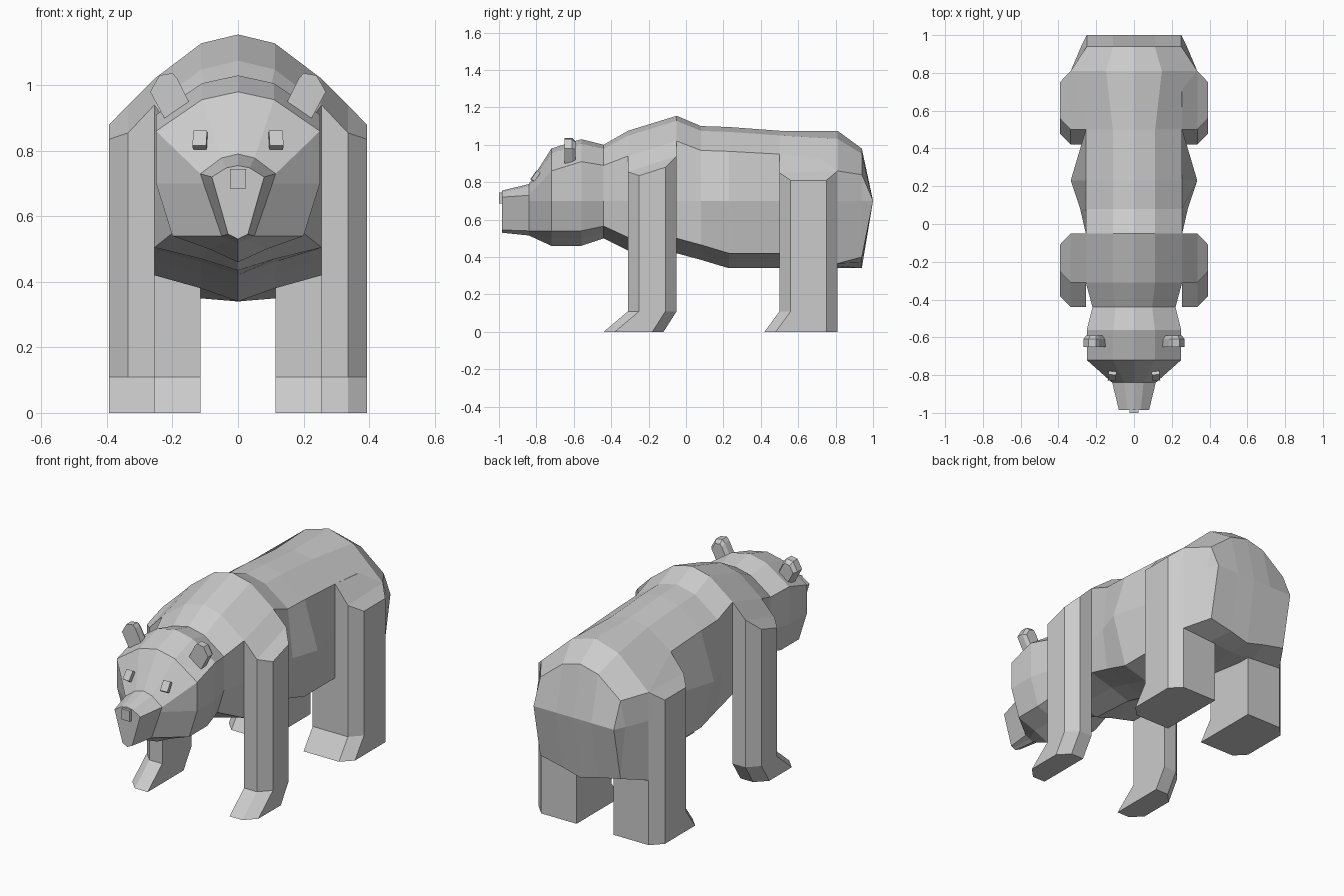
import bpy
import bmesh
from math import radians
from mathutils import Euler, Matrix

default_cube = bpy.data.objects.get("Cube")
if default_cube:
    bpy.data.objects.remove(default_cube, do_unlink=True)

# One plain grey for the whole animal
GREY = (0.6, 0.6, 0.6, 1.0)
fur = bpy.data.materials.new("plain grey")
fur.use_nodes = True
fur.diffuse_color = GREY
fur.node_tree.nodes["Principled BSDF"].inputs["Base Color"].default_value = GREY


def finish(bm, name, mirrored=False):
    """Clean the mesh, make it an object and optionally mirror it across x."""
    bmesh.ops.remove_doubles(bm, verts=bm.verts, dist=0.0005)
    bmesh.ops.recalc_face_normals(bm, faces=bm.faces)
    mesh = bpy.data.meshes.new(name)
    bm.to_mesh(mesh)
    bm.free()
    mesh.materials.append(fur)
    obj = bpy.data.objects.new(name, mesh)
    bpy.context.collection.objects.link(obj)
    if mirrored:
        mirror = obj.modifiers.new("Mirror", "MIRROR")
        mirror.use_mirror_merge = False
    return obj


def bridge(bm, rings):
    """Join neighbouring closed rings of vertices with quads."""
    for lower, upper in zip(rings, rings[1:]):
        for i in range(len(lower)):
            j = (i + 1) % len(lower)
            bm.faces.new((lower[i], lower[j], upper[j], upper[i]))


# Head and torso: lofted cross-sections from snout to rump
# y, spine height, upper side height, upper side x, flank x,
# lower side height, lower side x, belly height
SECTIONS = [
    (-.985, .755, .72, .08, .074, .545, .03, .53),
    (-.84, .79, .73, .115, .105, .54, .05, .515),
    (-.72, .98, .86, .25, .25, .54, .2, .46),
    (-.56, 1.03, .91, .25, .25, .54, .2, .46),
    (-.44, 1, .89, .22, .22, .565, .18, .5),
    (-.31, 1.075, .94, .255, .255, .505, .255, .435),
    (-.05, 1.155, 1.02, .255, .255, .5, .255, .42),
    (.08, 1.1, .97, .255, .285, .465, .255, .385),
    (.23, 1.095, .965, .255, .335, .42, .255, .34),
    (.5, 1.075, .95, .255, .255, .42, .255, .34),
    (.81, 1.075, .86, .335, .335, .365, .335, .34),
    (.94, .98, .84, .25, .28, .4, .25, .34),
    (1, .7, .7, .25, .25, .7, .25, .7),
]
FLANK_Z = 0.7


def section_ring(bm, section):
    y, top, side_z, side_x, flank_x, low_z, low_x, belly = section
    half = [
        (0, top),
        (side_x * 0.44, top + (side_z - top) * 0.2),
        (side_x, side_z),
        (flank_x, FLANK_Z),
        (low_x, low_z),
        (low_x * 0.44, (low_z + belly) / 2),
        (0, belly),
    ]
    outline = half + [(-x, z) for x, z in reversed(half[1:-1])]
    return [bm.verts.new((x, y, z)) for x, z in outline]


bm = bmesh.new()
rings = [section_ring(bm, section) for section in SECTIONS]
bridge(bm, rings)
bm.faces.new(rings[0])
finish(bm, "head_and_torso")


# Legs: chamfered columns rising into the body, with slanted feet
def make_leg(name, inner, front, back, foot_front, foot_back, heights):
    chamfer = 0.06
    plan = [
        (inner, front), (.255, front), (.335, front), (.393, front + chamfer),
        (.393, back - chamfer), (.335, back), (.255, back), (inner, back),
    ]
    bm = bmesh.new()
    sole, ankle, hip = [], [], []
    for i, (x, y) in enumerate(plan):
        slide = foot_front if i < 4 else foot_back
        sole.append(bm.verts.new((x, y + slide, 0)))
        ankle.append(bm.verts.new((x, y, 0.11)))
        hip.append(bm.verts.new((x, y, heights[i])))
    bridge(bm, [sole, ankle, hip])
    bm.faces.new(sole)
    # Sloping shoulder cap in three strips
    for strip in ((0, 1, 6, 7), (1, 2, 5, 6), (2, 3, 4, 5)):
        bm.faces.new([hip[i] for i in strip])
    finish(bm, name, mirrored=True)


make_leg("front_legs", .255, -.31, -.05, -.13, -.07,
         (.94, .94, .855, .835, .88, .94, 1.02, 1.02))
make_leg("hind_legs", .115, .5, .81, -.08, 0,
         (.95, .95, .85, .81, .81, .86, .92, .92))

# Ears: rounded slabs leaning outwards, slightly narrower at the back
EAR = [(.145, .94), (.225, .9), (.268, .98), (.24, 1.03), (.2, 1.037), (.185, 1.02)]
bm = bmesh.new()
ear_rings = []
for y, scale in ((-.65, 1), (-.61, 1), (-.59, 0.75)):
    ear_rings.append([
        bm.verts.new((.21 + (x - .21) * scale, y, .96 + (z - .96) * scale))
        for x, z in EAR
    ])
bridge(bm, ear_rings)
bm.faces.new(ear_rings[0])
bm.faces.new(ear_rings[-1])
finish(bm, "ears", mirrored=True)


# Eyes and nose: small blocks set on the face
def make_block(name, centre, size, turn=(0, 0, 0), mirrored=False):
    bm = bmesh.new()
    rotation = Euler([radians(angle) for angle in turn]).to_matrix()
    placement = Matrix.LocRotScale(centre, rotation, size)
    bmesh.ops.create_cube(bm, size=1, matrix=placement)
    finish(bm, name, mirrored)


make_block("eyes", (.116, -.805, .833), (.042, .022, .056), (-35, 0, 5), True)
make_block("nose", (0, -.99, .715), (.05, .02, .06))
